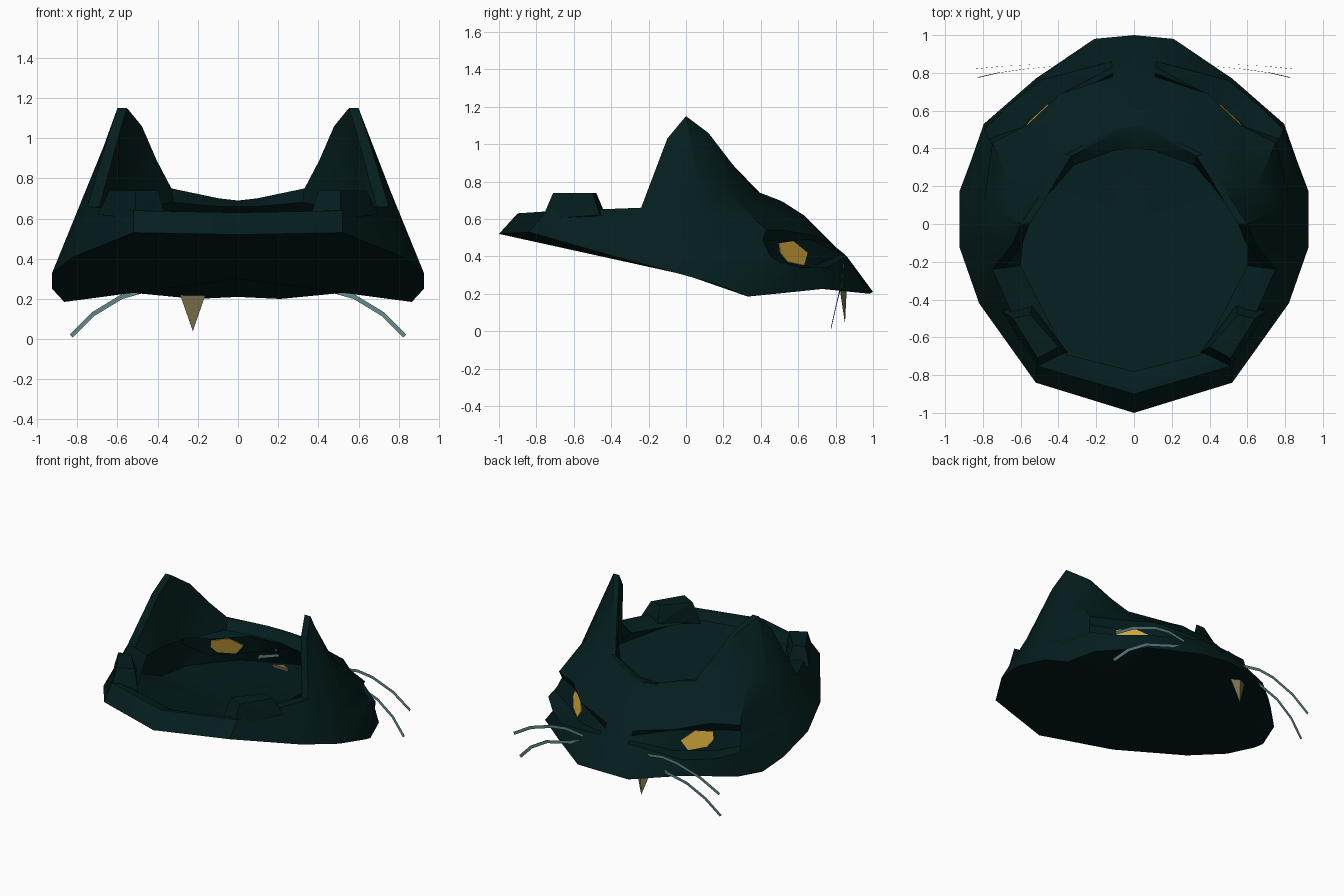
import bpy, bmesh, math
from mathutils import Vector

old = bpy.data.objects.get("Cube")
if old:
    bpy.data.objects.remove(old, do_unlink=True)


def make_material(name, colour):
    mat = bpy.data.materials.new(name)
    mat.use_nodes = True
    rgba = (*colour, 1)
    mat.diffuse_color = rgba
    mat.roughness = 1
    mat.specular_intensity = 0
    for node in mat.node_tree.nodes:
        if node.type == 'BSDF_PRINCIPLED':
            node.inputs["Base Color"].default_value = rgba
            node.inputs["Roughness"].default_value = 1
            node.inputs["Specular IOR Level"].default_value = 0
    return mat


fur = make_material("dark teal fur", (.0013, .0122, .0128))
amber = make_material("amber eye", (.66, .39, .045))
bone = make_material("tooth bone", (.2, .17, .075))
grey = make_material("whisker grey", (.12, .24, .25))


def add_object(name, bm, material, smooth=False):
    mesh = bpy.data.meshes.new(name)
    bm.to_mesh(mesh)
    bm.free()
    mesh.materials.append(material)
    obj = bpy.data.objects.new(name, mesh)
    bpy.context.collection.objects.link(obj)
    if smooth:
        bpy.ops.object.select_all(action='DESELECT')
        obj.select_set(True)
        bpy.context.view_layer.objects.active = obj
        bpy.ops.object.shade_smooth_by_angle(angle=math.radians(30))
    return obj


def flip(point, side):
    return Vector((point[0] * side, point[1], point[2]))


def add_hull(name, points, material):
    bm = bmesh.new()
    for p in points:
        bm.verts.new(p)
    bmesh.ops.convex_hull(bm, input=bm.verts[:])
    bmesh.ops.recalc_face_normals(bm, faces=bm.faces[:])
    return add_object(name, bm, material)


# Half rings of the head, from the nose line round to the tail end
base = [(0, 1, .21), (.21, .98, .2), (.52, .77, .23), (.795, .53, .205),
        (.865, .33, .185), (.925, .17, .25), (.925, -.12, .33),
        (.82, -.42, .41), (.52, -.84, .53), (0, -1, .52)]
rim = [(0, .52, .69), (.1, .5, .7), (.36, .37, .75), (.44, .25, .89),
       (.52, .12, 1.06), (.6, 0, 1.15), (.64, -.1, 1.03),
       (.75, -.24, .66), (.52, -.75, .64), (0, -.9, .63)]
lip = [(0, .4, .66), (.1, .39, .66), (.32, .31, .68), (.43, .18, .66),
       (.52, .1, .64), (.58, 0, .62), (.6, -.1, .62),
       (.6, -.22, .62), (.36, -.69, .6), (0, -.78, .59)]

# Front parts of the rings between rim and base
forehead = [(0, .63, .61), (.1, .63, .62), (.42, .5, .63), (.53, .35, .69),
            (.65, .2, .76)]
brow = [(0, .8, .45), (.11, .78, .46), (.39, .69, .51), (.57, .52, .54),
        (.75, .43, .54)]
socket = [(0, .85, .41), (.11, .8, .43), (.36, .665, .49), (.57, .49, .48),
          (.74, .41, .49)]
ledge = [(0, .875, .37), (.115, .83, .41), (.39, .685, .35), (.6, .51, .34),
         (.77, .45, .4)]
cheek = [(0, .9, .32), (.12, .86, .4), (.5, .76, .34), (.67, .62, .34),
         (.79, .5, .37)]


def finish(front, blend):
    """Continue a front part to the back by blending rim into base."""
    back = [Vector(r).lerp(Vector(b), blend)
            for r, b in zip(rim, base)][len(front):]
    return front + back


inner_rim = [(x * .92, y * .97, z) for x, y, z in rim]
rings = [lip, inner_rim, rim, finish(forehead, .42), finish(brow, .6),
         finish(socket, .7), finish(ledge, .79), finish(cheek, .88), base]

bm = bmesh.new()
loops = []
for half in rings:
    whole = [flip(p, 1) for p in half]
    whole += [flip(p, -1) for p in half[-2:0:-1]]
    loops.append([bm.verts.new(p) for p in whole])
count = len(loops[0])
for upper, lower in zip(loops, loops[1:]):
    for i in range(count):
        j = (i + 1) % count
        bm.faces.new((upper[i], lower[i], lower[j], upper[j]))

# Sloping floor inside the base outline
middle = bm.verts.new((0, 0, .3))
edge = loops[-1]
for i in range(count):
    bm.faces.new((edge[i], middle, edge[(i + 1) % count]))
bmesh.ops.recalc_face_normals(bm, faces=bm.faces[:])
add_object("head_shell", bm, fur, smooth=True)

# Raised pads on the back corners of the rim
pad = [(.35, -.68, .58), (.54, -.43, .62), (.51, -.77, .6), (.7, -.46, .62),
       (.4, -.65, .74), (.55, -.48, .74), (.51, -.71, .74), (.64, -.5, .74)]

# Eye outline across the socket: inner to outer, top to bottom
eye = [(.98, .08), (.54, .03), (.16, .5), (.32, .97), (.8, .8), (.98, .45)]
corner = Vector(socket[2])
across = Vector(socket[3]) - corner
down = Vector(ledge[2]) - corner
normal = across.cross(down).normalized() * .0045

# Whisker paths
whiskers = {
    "upper": [(.26, .84, .345), (.4, .845, .365), (.52, .845, .35),
              (.7, .835, .29), (.85, .82, .2)],
    "lower": [(.25, .84, .31), (.42, .835, .255), (.58, .82, .21),
              (.72, .8, .125), (.83, .775, .015)],
}


def add_whisker(name, path, side):
    bm = bmesh.new()
    path = [flip(p, side) for p in path]
    previous = None
    for i, p in enumerate(path):
        along = path[min(i + 1, len(path) - 1)] - path[max(i - 1, 0)]
        offset = Vector((-along.z, 0, along.x)).normalized() * .011
        pair = [bm.verts.new(p + offset), bm.verts.new(p - offset)]
        if previous:
            bm.faces.new(previous + pair[::-1])
        previous = pair
    add_object(name, bm, grey)


for label, side in (("left", 1), ("right", -1)):
    add_hull(label + "_rear_pad", [flip(p, side) for p in pad], fur)
    outline = [corner + across * s + down * t for s, t in eye]
    plate = [flip(p + k * normal, side) for p in outline for k in (-1, 1)]
    add_hull(label + "_eye", plate, amber)
    for height, path in whiskers.items():
        add_whisker(f"{label}_{height}_whisker", path, side)

# Single hanging tooth
add_hull("tooth", [(-.295, .82, .24), (-.155, .82, .24), (-.22, .86, .24),
                   (-.225, .85, .04)], bone)
